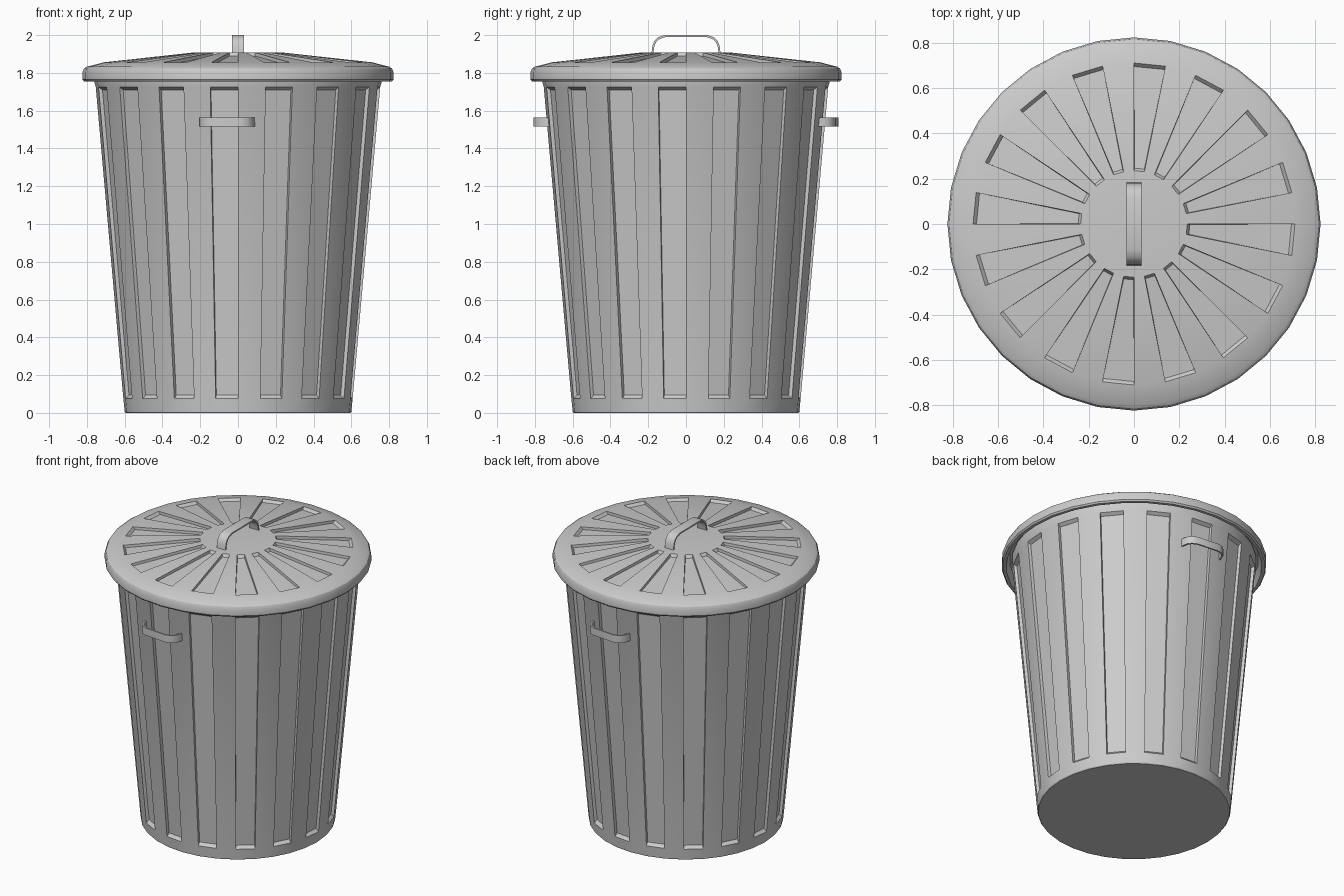
import bpy, bmesh, math
from mathutils import Matrix, Vector

if "Cube" in bpy.data.objects:
    bpy.data.objects.remove(bpy.data.objects["Cube"])

SIDES = 32


def finish(bm, name, angle=30):
    bmesh.ops.recalc_face_normals(bm, faces=bm.faces)
    me = bpy.data.meshes.new(name)
    bm.to_mesh(me)
    bm.free()
    ob = bpy.data.objects.new(name, me)
    bpy.context.collection.objects.link(ob)
    bpy.ops.object.select_all(action='DESELECT')
    ob.select_set(True)
    bpy.context.view_layer.objects.active = ob
    bpy.ops.object.shade_smooth_by_angle(angle=math.radians(angle))
    return ob


def lathe(bm, profile, panel_row, cap_first=False, cap_last=False):
    """Revolve (r, z) points; return the alternate faces of one row."""
    rings = []
    for r, z in profile:
        rings.append([bm.verts.new((r * math.cos(i * math.tau / SIDES),
                                    r * math.sin(i * math.tau / SIDES), z))
                      for i in range(SIDES)])
    panels = []
    for k in range(len(rings) - 1):
        a, b = rings[k], rings[k + 1]
        for i in range(SIDES):
            j = (i + 1) % SIDES
            f = bm.faces.new((a[i], a[j], b[j], b[i]))
            if k == panel_row and i % 2:
                panels.append(f)
    if cap_first:
        bm.faces.new(rings[0][::-1])
    if cap_last:
        bm.faces.new(rings[-1])
    bm.normal_update()
    return panels


def recess(bm, faces, depth, end_slant, side=0.003):
    """Sink the panels, with sloping walls at their two ends."""
    bmesh.ops.inset_individual(bm, faces=faces, thickness=side, depth=-depth)
    for f in faces:
        c = f.calc_center_median()
        radial = Vector((c.x, c.y, 0)).normalized()
        n = f.normal
        along = (radial - n * radial.dot(n)).normalized()
        for v in f.verts:
            v.co -= along * math.copysign(end_slant, (v.co - c).dot(along))


# Tapered body with sixteen sunken panels
bm = bmesh.new()
panels = lathe(bm, [(0.595, 0), (0.6, 0.006), (0.607, 0.075), (0.753, 1.725),
                    (0.76, 1.75), (0.76, 1.80)], 2, cap_first=True)
recess(bm, panels, 0.02, 0.015)
finish(bm, "body")

# Lid with rolled rim, sixteen sunken wedges and a closed underside
bm = bmesh.new()
panels = lathe(bm, [(0.775, 1.81), (0.795, 1.755), (0.815, 1.755), (0.823, 1.765),
                    (0.823, 1.805), (0.815, 1.823), (0.80, 1.833), (0.71, 1.856),
                    (0.235, 1.908)], 7, cap_first=True, cap_last=True)
recess(bm, panels, 0.018, 0.012, 0.002)
finish(bm, "lid")


def strap(name, half, height, width, matrix, t=0.01):
    """Thin bent strap: spans x, rises in z, width along y."""
    side = [(half, 0), (half - 0.005, height * 0.4), (half - 0.015, height * 0.68),
            (half - 0.035, height * 0.88), (half - 0.07, height)]
    outer = side + [(-x, z) for x, z in reversed(side)]
    inner = [(x * (half - t) / half, z * (height - t) / height) for x, z in outer]
    bm = bmesh.new()
    rows = []
    for (x, z), (u, w) in zip(outer, inner):
        rows.append([bm.verts.new(p) for p in ((x, -width / 2, z), (x, width / 2, z),
                                               (u, width / 2, w), (u, -width / 2, w))])
    for a, b in zip(rows, rows[1:]):
        for i in range(4):
            j = (i + 1) % 4
            bm.faces.new((a[i], a[j], b[j], b[i]))
    bm.faces.new(rows[0])
    bm.faces.new(rows[-1])
    bm.transform(matrix)
    finish(bm, name, 35)


# Lid handle
strap("lid_handle", 0.183, 0.097, 0.066,
      Matrix.Translation((0, 0, 1.903)) @ Matrix.Rotation(math.pi / 2, 4, 'Z'))

# Two carrying handles, each centred on a sunken panel
for name, turn in (("front_handle", 0), ("back_handle", math.pi)):
    m = (Matrix.Rotation(turn - math.radians(5.625), 4, 'Z')
         @ Matrix.Translation((0.012, -0.695, 1.54))
         @ Matrix.Rotation(math.pi / 2, 4, 'X'))
    strap(name, 0.15, 0.107, 0.05, m)
